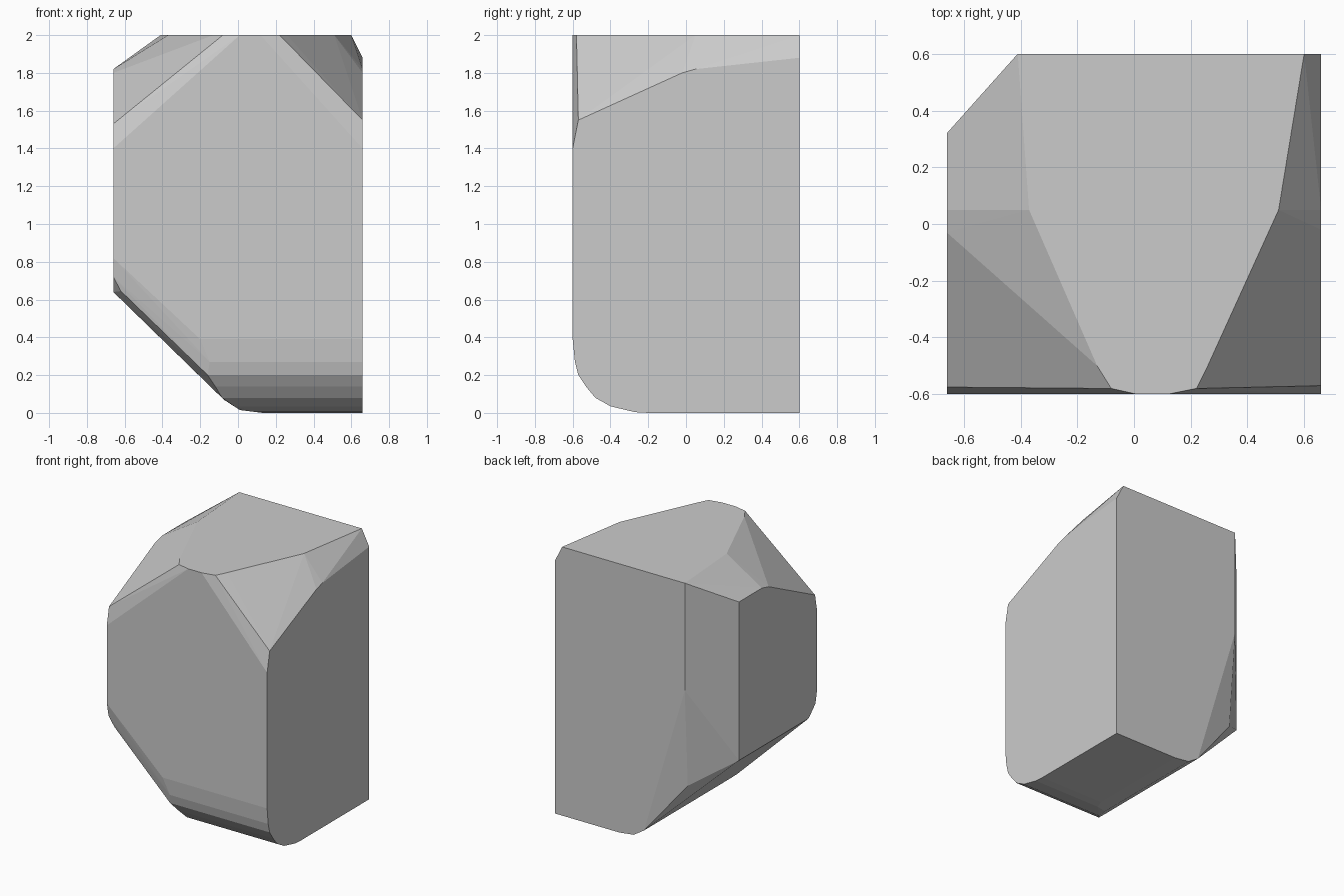
import bpy
import bmesh
import math

# Remove the default cube only
default_cube = bpy.data.objects.get("Cube")
if default_cube:
    bpy.data.objects.remove(default_cube, do_unlink=True)

HALF_WIDTH = 0.66
BACK = 0.6
HEIGHT = 2.0


def make_material(name, colour):
    material = bpy.data.materials.new(name)
    material.use_nodes = True
    material.diffuse_color = colour
    shader = next(node for node in material.node_tree.nodes
                  if node.type == "BSDF_PRINCIPLED")
    shader.inputs["Base Color"].default_value = colour
    return material


def side_points(side_x, profile):
    """Place a (depth, height) profile on one side wall."""
    return [(side_x, depth, height) for depth, height in profile]


def build_hull(name, points, material):
    """Wrap the sections in one tight faceted solid."""
    mesh = bpy.data.meshes.new(name)
    solid = bmesh.new()
    for point in points:
        solid.verts.new(point)
    result = bmesh.ops.convex_hull(solid, input=solid.verts[:])
    unused = {item for key in ("geom_interior", "geom_unused")
              for item in result[key]
              if isinstance(item, bmesh.types.BMVert) and item.is_valid}
    loose = [vert for vert in unused if not vert.link_faces]
    bmesh.ops.delete(solid, geom=loose, context="VERTS")
    # Merge flat neighbouring triangles into clean facets
    bmesh.ops.dissolve_limit(solid, angle_limit=math.radians(0.8),
                             verts=solid.verts[:], edges=solid.edges[:])
    bmesh.ops.recalc_face_normals(solid, faces=solid.faces[:])
    solid.to_mesh(mesh)
    solid.free()
    mesh.materials.append(material)
    block = bpy.data.objects.new(name, mesh)
    bpy.context.collection.objects.link(block)
    return block


# Flat top outline, tapering toward the front
top_outline = [(-0.41, BACK), (BACK, BACK), (0.51, 0.05), (0.26, -0.5),
               (0.22, -0.58), (0.12, -BACK), (0.01, -BACK),
               (-0.08, -0.58), (-0.13, -0.5), (-0.37, 0.05)]
points = [(x, y, HEIGHT) for x, y in top_outline]

# Upper edges of the two side walls
points += side_points(HALF_WIDTH, [(BACK, 1.88), (0.05, 1.82), (-0.02, 1.8),
                                   (-0.57, 1.55), (-BACK, 1.4)])
points += side_points(-HALF_WIDTH, [(0.32, 1.82), (0.05, 1.82), (-0.03, 1.8),
                                    (-0.575, 1.53), (-BACK, 1.4)])

# Lower edge of the narrow side wall
points += side_points(-HALF_WIDTH, [(0.32, 0.64), (-0.5, 0.64),
                                    (-0.58, 0.72), (-BACK, 0.82)])
points.append((-0.62, -0.57, 0.645))

# Rounded front underside: depth, height and where each strip starts
rounded_strips = [(-BACK, 0.39, -0.2), (-0.588, 0.27, -0.15),
                  (-0.57, 0.2, -0.16), (-0.53, 0.14, -0.12),
                  (-0.48, 0.08, -0.085), (-0.4, 0.035, -0.02),
                  (-0.27, 0.004, 0.1)]
for depth, height, start in rounded_strips:
    points += [(start, depth, height), (HALF_WIDTH, depth, height)]

# Underside and the bend into the sloping lower face
for x, height, front in [(HALF_WIDTH, 0, -0.2), (0.13, 0, -0.2),
                         (0.01, 0.015, -0.3), (-0.075, 0.07, -0.4)]:
    points += [(x, front, height), (x, BACK, height)]

# Chamfered back corner
points += [(-0.41, BACK, 1.2), (-0.4, 0.55, 0.47)]

stone_grey = make_material("stone_grey", (0.6, 0.6, 0.6, 1.0))
build_hull("faceted_block", points, stone_grey)
